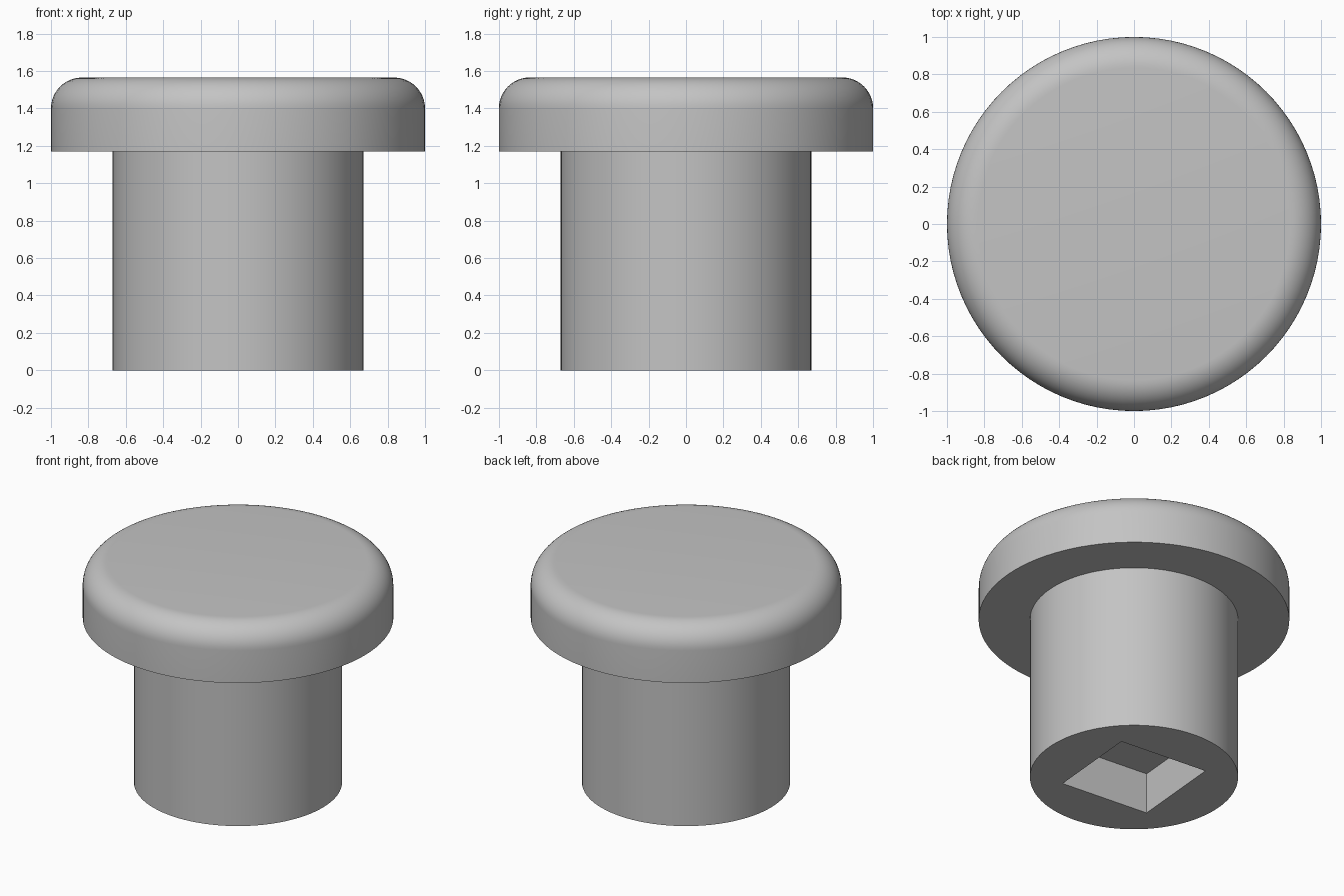
import bpy, bmesh, math
from mathutils import Matrix

default = bpy.data.objects.get("Cube")
if default:
    bpy.data.objects.remove(default, do_unlink=True)

SEGMENTS = 96
STEM_R, CAP_R, CAP_Z, TOP_Z, FILLET = 0.67, 1.0, 1.17, 1.565, 0.165
POCKET_SIDE, POCKET_DEPTH, POCKET_TURN = 0.66, 0.29, math.radians(-5)

grey = bpy.data.materials.new("plain_grey")
grey.use_nodes = True
colour = (0.55, 0.55, 0.55, 1)
grey.diffuse_color = colour
grey.node_tree.nodes["Principled BSDF"].inputs["Base Color"].default_value = colour


def add_object(name, bm):
    mesh = bpy.data.meshes.new(name)
    bmesh.ops.recalc_face_normals(bm, faces=bm.faces)
    bm.to_mesh(mesh)
    bm.free()
    mesh.materials.append(grey)
    obj = bpy.data.objects.new(name, mesh)
    bpy.context.collection.objects.link(obj)
    return obj


# Stem and round-edged cap, lathed as one solid
bm = bmesh.new()
profile = [(0, 0), (STEM_R, 0), (STEM_R, CAP_Z), (CAP_R, CAP_Z)]
for i in range(13):
    a = math.radians(90) * i / 12
    profile.append((CAP_R - FILLET + FILLET * math.cos(a),
                    TOP_Z - FILLET + FILLET * math.sin(a)))
profile.append((0, TOP_Z))
verts = [bm.verts.new((r, 0, z)) for r, z in profile]
edges = [bm.edges.new(pair) for pair in zip(verts, verts[1:])]
bmesh.ops.spin(bm, geom=verts + edges, cent=(0, 0, 0), axis=(0, 0, 1),
               angle=math.tau, steps=SEGMENTS, use_merge=True)
bmesh.ops.remove_doubles(bm, verts=bm.verts, dist=0.0001)
plug = add_object("capped_plug", bm)

# Square pocket in the underside, slightly turned
bm = bmesh.new()
bmesh.ops.create_cube(bm, size=1, matrix=Matrix.Rotation(POCKET_TURN, 4, "Z")
                      @ Matrix.Diagonal((POCKET_SIDE, POCKET_SIDE, 2 * POCKET_DEPTH, 1)))
cutter = add_object("pocket_cutter", bm)
cutter.hide_render = True

cut = plug.modifiers.new("pocket", "BOOLEAN")
cut.operation = "DIFFERENCE"
cut.solver = "EXACT"
cut.object = cutter
bpy.ops.object.select_all(action="DESELECT")
plug.select_set(True)
bpy.context.view_layer.objects.active = plug
bpy.ops.object.modifier_apply(modifier="pocket")
bpy.data.objects.remove(cutter, do_unlink=True)

# Smooth sides with crisp rims
bpy.ops.object.shade_smooth_by_angle(angle=math.radians(30))
